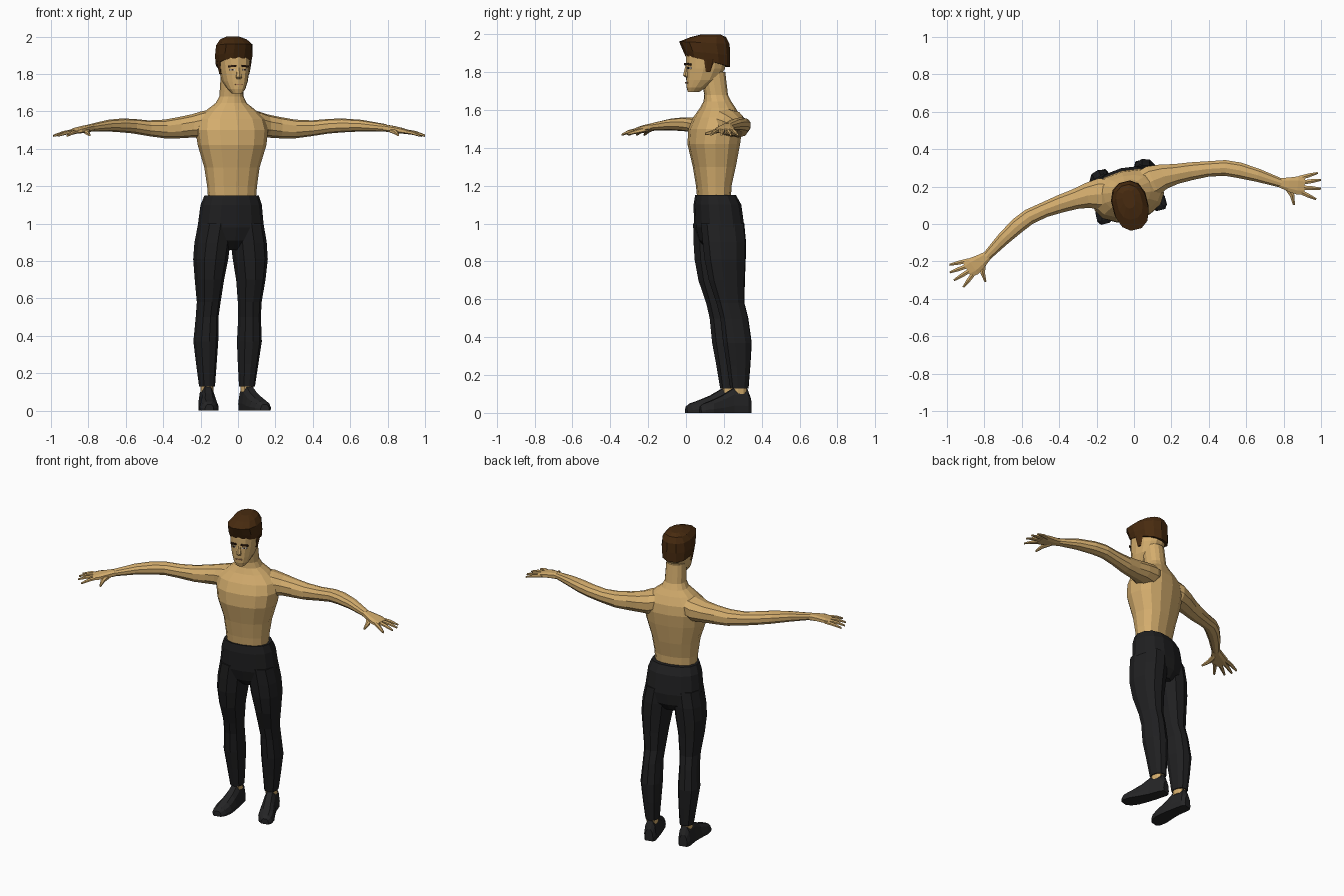
import bpy, bmesh, math
from mathutils import Vector

CENTRE = (-0.045, 0.2, 0)
TURN = math.radians(14)          # whole figure is turned a little


def material(name, rgb):
    m = bpy.data.materials.new(name)
    m.diffuse_color = (*rgb, 1)
    return m


SKIN = material("skin tan", (0.66, 0.42, 0.155))
HAIR = material("hair brown", (0.065, 0.024, 0.005))
CLOTH = material("trouser black", (0.014, 0.014, 0.015))
SHOE = material("shoe black", (0.018, 0.018, 0.019))
WHITE = material("eye white", (0.6, 0.55, 0.48))
DARK = material("brow dark", (0.03, 0.012, 0.005))
LIP = material("lip tan", (0.45, 0.22, 0.1))


def loft(name, rings, mat, mirror=False):
    """Skin a list of equal-length rings and close both ends."""
    bm = bmesh.new()
    loops = [[bm.verts.new(p) for p in ring] for ring in rings]
    n = len(loops[0])
    for a, b in zip(loops, loops[1:]):
        for i in range(n):
            j = (i + 1) % n
            bm.faces.new((a[i], a[j], b[j], b[i]))
    bm.faces.new(loops[0][::-1])
    bm.faces.new(loops[-1])
    bmesh.ops.recalc_face_normals(bm, faces=bm.faces)
    mesh = bpy.data.meshes.new(name)
    bm.to_mesh(mesh)
    bm.free()
    mesh.materials.append(mat)
    ob = bpy.data.objects.new(name, mesh)
    bpy.context.collection.objects.link(ob)
    ob.location = CENTRE
    ob.rotation_euler.z = TURN
    if mirror:
        ob.modifiers.new("mirror", 'MIRROR').use_mirror_merge = False
    return ob


def oval(n, power=1.0):
    """Unit oval points; a power under 1 makes it boxier."""
    pts = []
    for i in range(n):
        a = 2 * math.pi * (i + 0.5) / n
        c, s = math.cos(a), math.sin(a)
        pts.append((math.copysign(abs(c) ** power, c), math.copysign(abs(s) ** power, s)))
    return pts


def stack(name, rows, mat, n=12, power=0.85, mirror=False):
    """Rows of z, cx, cy, half width, half depth, tilt."""
    rings = []
    for z, cx, cy, hx, hy, tilt in rows:
        rings.append([(cx + hx * u, cy + hy * v, z + tilt * hy * v) for u, v in oval(n, power)])
    return loft(name, rings, mat, mirror)


def limb(name, rows, mat, n=8, power=0.9):
    """Tube along a path; rows of x, y, z, half width, half height."""
    pts = [Vector(r[:3]) for r in rows]
    rings = []
    for i, r in enumerate(rows):
        t = pts[min(i + 1, len(pts) - 1)] - pts[max(i - 1, 0)]
        side = Vector((-t.y, t.x, 0)).normalized()
        rings.append([pts[i] + side * r[3] * u + Vector((0, 0, r[4] * v))
                      for u, v in oval(n, power)])
    return loft(name, rings, mat, True)


def plate(name, x, y, z, w, h, mat, slope=0.0, yaw=0.0, mirror=True):
    """Thin face detail, sloping in z and swept back in y towards its outer end."""
    rings = []
    for d in (0, 0.008):
        rings.append([(x + w * u, y + d + yaw * w * u, z + h * v + slope * u)
                      for u, v in ((-1, -1), (1, -1), (1, 1), (-1, 1))])
    return loft(name, rings, mat, mirror)


# torso and neck
stack("torso", [
    (1.12, 0, -.053, .128, .082, 0), (1.20, 0, -.055, .134, .088, 0),
    (1.30, 0, -.052, .148, .108, 0), (1.42, 0, -.055, .184, .132, 0),
    (1.50, 0, -.047, .195, .134, 0), (1.56, 0, -.038, .182, .118, 0),
    (1.61, 0, -.033, .128, .090, 0), (1.645, 0, -.035, .082, .072, 0),
    (1.68, 0, -.042, .064, .062, 0), (1.80, 0, -.060, .060, .066, 0)], SKIN, 14)

# head
stack("head", [
    (1.695, 0, -.165, .026, .030, 0), (1.72, 0, -.150, .047, .052, 0),
    (1.76, 0, -.118, .066, .086, 0), (1.82, 0, -.100, .079, .106, 0),
    (1.88, 0, -.096, .085, .110, 0), (1.94, 0, -.095, .080, .105, 0)], SKIN, 14)

# swept hair cap, lower at the nape
stack("hair", [
    (1.855, 0, -.088, .091, .117, -.25), (1.90, 0, -.094, .097, .124, -.1),
    (1.955, 0, -.106, .093, .134, -.05), (1.985, 0, -.085, .068, .095, 0),
    (2.0, 0, -.070, .032, .050, 0)], HAIR, 12)
for s in (-1, 1):
    stack("sideburn", [(1.80, s * .077, -.105, .005, .012, 0),
                       (1.87, s * .086, -.10, .008, .03, 0)], HAIR, 6)

# face details
stack("nose", [(1.772, 0, -.196, .013, .012, 0), (1.783, 0, -.203, .017, .019, 0),
               (1.835, 0, -.197, .009, .012, 0)], SKIN, 6)
plate("eyebrow", .036, -.205, 1.842, .021, .005, DARK, -.002, .35)
plate("eye", .035, -.201, 1.823, .013, .005, WHITE, 0, .35)
plate("pupil", .034, -.203, 1.823, .005, .005, DARK, 0, .35)
plate("mouth", 0, -.207, 1.744, .02, .003, LIP, mirror=False)

# arms
limb("arm", [
    (.09, -.02, 1.545, .085, .065), (.15, -.005, 1.53, .088, .072),
    (.21, .003, 1.522, .070, .062), (.28, 0, 1.513, .056, .057),
    (.36, -.005, 1.506, .050, .050), (.45, -.015, 1.510, .043, .042),
    (.54, -.032, 1.521, .044, .039), (.61, -.062, 1.525, .044, .037),
    (.70, -.112, 1.524, .037, .031), (.815, -.185, 1.512, .025, .020)], SKIN, 10)

# hands
limb("palm", [
    (.805, -.179, 1.512, .026, .020), (.85, -.200, 1.505, .040, .019),
    (.895, -.217, 1.497, .052, .016), (.93, -.228, 1.490, .046, .011)], SKIN, 8, .7)
fingers = [  # base x, y then tip x, y
    (.91, -.180, 1.015, -.178), (.92, -.207, 1.023, -.218),
    (.92, -.235, 1.012, -.264), (.905, -.258, .972, -.312)]
for bx, by, tx, ty in fingers:
    mx, my = (bx + tx) / 2, (by + ty) / 2
    limb("finger", [(bx, by, 1.492, .013, .011), (mx, my, 1.485, .012, .010),
                    (tx, ty, 1.470, .006, .006)], SKIN, 6)
limb("thumb", [(.835, -.205, 1.500, .018, .014), (.853, -.262, 1.487, .014, .012),
               (.85, -.313, 1.474, .006, .007)], SKIN, 6)

# trousers
stack("trouser_hips", [
    (1.15, 0, -.045, .146, .102, 0), (1.10, 0, -.035, .164, .120, 0),
    (.98, 0, -.025, .178, .126, 0), (.91, 0, -.018, .145, .112, 0),
    (.86, 0, -.010, .050, .070, 0)], CLOTH, 14)
stack("trouser_leg", [
    (1.0, .085, -.028, .088, .118, 0), (.90, .100, -.022, .092, .118, 0),
    (.81, .109, -.020, .090, .112, 0), (.70, .114, -.012, .075, .098, 0),
    (.58, .113, .008, .061, .076, 0), (.50, .117, .028, .058, .076, 0),
    (.37, .120, .044, .064, .078, 0), (.25, .115, .052, .053, .064, 0),
    (.13, .110, .057, .041, .050, 0)], CLOTH, 10, .85, True)

# ankles showing between trousers and shoes
stack("ankle", [(.10, .11, .057, .033, .040, 0), (.142, .11, .057, .035, .042, 0)],
      SKIN, 10, .85, True)

# shoes: rows of y, centre x, half width, height
shoe = [(.118, .110, .026, .075), (.098, .110, .038, .125), (.02, .115, .041, .128),
        (-.04, .125, .047, .092), (-.10, .138, .053, .066),
        (-.145, .148, .044, .050), (-.167, .153, .024, .034)]
profile = [(-.95, 0), (.95, 0), (1, .3), (.8, .75), (.4, 1), (-.4, 1), (-.8, .75), (-1, .3)]
loft("shoe", [[(cx + w * u, y, h * v) for u, v in profile] for y, cx, w, h in shoe],
     SHOE, True)
